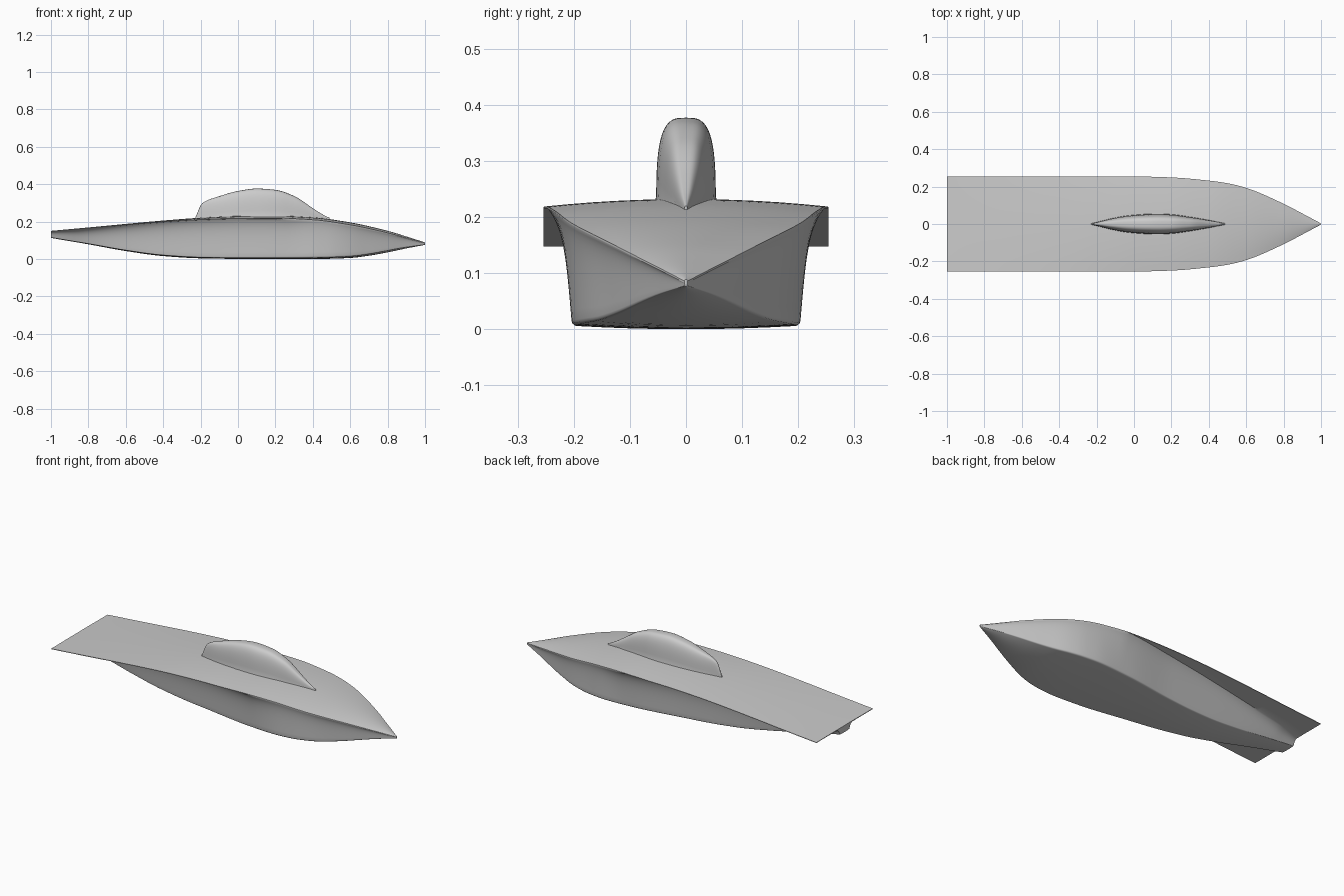
import bpy, bmesh, math

if "Cube" in bpy.data.objects:
    bpy.data.objects.remove(bpy.data.objects["Cube"])


def curve(pts):
    """Smooth interpolator through (x, value) pairs without overshoot."""
    n = len(pts)
    s = [(pts[i + 1][1] - pts[i][1]) / (pts[i + 1][0] - pts[i][0]) for i in range(n - 1)]
    m = [s[0]] + [0 if a * b <= 0 else 2 * a * b / (a + b) for a, b in zip(s, s[1:])] + [s[-1]]

    def f(x):
        i = max(0, min(n - 2, sum(1 for p in pts if p[0] <= x) - 1))
        (x0, y0), (x1, y1) = pts[i], pts[i + 1]
        h = x1 - x0
        t = (x - x0) / h
        return ((2 * t**3 - 3 * t**2 + 1) * y0 + (t**3 - 2 * t**2 + t) * h * m[i]
                + (3 * t**2 - 2 * t**3) * y1 + (t**3 - t**2) * h * m[i + 1])
    return f


def loft(name, stations, half_section):
    """Skin mirrored half sections (top centre to bottom centre) along x."""
    bm = bmesh.new()
    rings = []
    for x in stations:
        half = half_section(x)
        ring = half + [(-y, z) for y, z in half[-2:0:-1]]
        rings.append([bm.verts.new((x, y, z)) for y, z in ring])
    for a, b in zip(rings, rings[1:]):
        for i in range(len(a)):
            j = (i + 1) % len(a)
            bm.faces.new((a[i], a[j], b[j], b[i]))
    bm.faces.new(rings[0])
    bm.faces.new(rings[-1])
    bmesh.ops.recalc_face_normals(bm, faces=bm.faces)
    mesh = bpy.data.meshes.new(name)
    bm.to_mesh(mesh)
    bm.free()
    ob = bpy.data.objects.new(name, mesh)
    bpy.context.collection.objects.link(ob)
    bpy.ops.object.select_all(action='DESELECT')
    ob.select_set(True)
    bpy.context.view_layer.objects.active = ob
    bpy.ops.object.shade_smooth_by_angle(angle=math.radians(35))
    return ob


# Hull outlines along the length
deck_half = curve([(-1, .254), (0, .254), (.2, .249), (.4, .232), (.5, .218), (.6, .193),
                   (.8, .108), (.9, .056), (.97, .019), (1, .003)])
deck_top = curve([(-1, .151), (-.8, .169), (-.6, .188), (-.4, .206), (-.2, .221), (0, .23),
                  (.2, .232), (.4, .223), (.6, .196), (.8, .151), (.9, .121), (1, .089)])
crown = curve([(-1, .001), (-.4, .006), (.1, .013), (.6, .013), (.8, .011), (1, .003)])
chine_half = curve([(-1, .043), (-.5, .1), (-.1, .15), (.2, .193), (.38, .204), (.48, .196),
                    (.56, .179), (.7, .128), (.8, .088), (.9, .045), (1, .002)])
keel = curve([(-1, .113), (-.8, .079), (-.6, .043), (-.4, .016), (-.2, .004), (0, .001),
              (.2, 0), (.45, .001), (.6, .006), (.7, .018), (.8, .036), (.9, .057), (1, .076)])
chine_rise = curve([(-1, .002), (-.3, .005), (.3, .006), (.6, .009), (.8, .01), (1, .002)])


def hull_section(x):
    e, t, c, w, b, a = (f(x) for f in (deck_half, deck_top, crown, chine_half, keel, chine_rise))
    pts = [(e * k / 6, t - c * (k / 6) ** 2) for k in range(7)]
    under = t - c - .003
    pts.append((e, under))
    # flared side wall between deck and chine
    base = b + a + .008 * w / .2
    flare = min(e - w, .05, .8 * (under - base))
    join = w + flare
    pts += [(e + (join - e) * k / 3, under) for k in (1, 2)]
    p = [(join, under - .0005), (w + .4 * flare, base + .82 * (under - base)),
         (w + .25 * flare, base + .45 * (under - base)), (w, base)]
    for k in range(13):
        u = k / 12
        bz = ((1 - u)**3, 3 * u * (1 - u)**2, 3 * u * u * (1 - u), u**3)
        pts.append(tuple(sum(q * v[i] for q, v in zip(bz, p)) for i in (0, 1)))
    # rounded chine and nearly flat belly
    pts.append((.992 * w, b + a + .003 * w / .2))
    pts += [(w * k, b + a * k * k) for k in (.97, .93, .75, .5, .25, 0)]
    return pts


loft("hull", [-1 + 1.9 * i / 76 for i in range(76)] + [.9 + .1 * i / 10 for i in range(11)],
     hull_section)

# Canopy bubble
canopy_top = curve([(-.23, .217), (-.19, .3), (-.1, .336), (0, .364), (.1, .377), (.2, .37),
                    (.3, .337), (.4, .272), (.45, .24), (.49, .22)])
canopy_half = curve([(-.23, .003), (-.19, .012), (-.12, .029), (-.03, .044), (.06, .051), (.13, .053),
                     (.2, .05), (.3, .037), (.4, .02), (.49, .003)])


def canopy_section(x):
    t, w, n = canopy_top(x), canopy_half(x), 3.3
    b = deck_top(x) - .012
    pts = []
    for k in range(15):
        u = math.pi / 2 * k / 14
        pts.append((w * math.sin(u) ** (2 / n), b + (t - b) * max(0, math.cos(u)) ** (2 / n)))
    # small foot fillet
    pts.insert(-1, (w * 1.01, b + .016 * min(1, (t - b) / .05)))
    pts[-1] = (w * 1.08, b)
    return pts + [(0, b)]


loft("canopy", [-.23 + .04 * i / 5 for i in range(5)] + [-.19 + .68 * i / 44 for i in range(45)],
     canopy_section)
